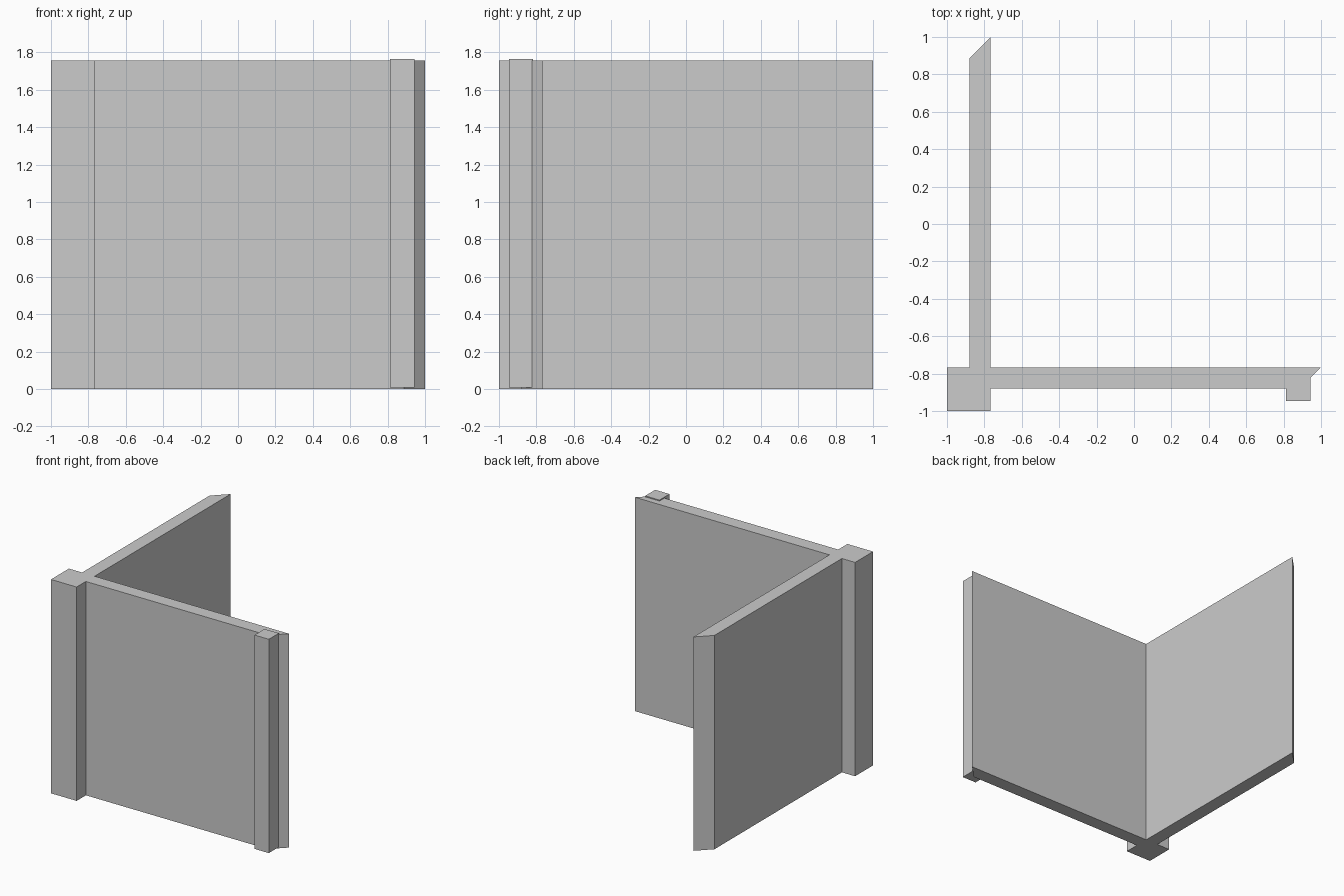
import bpy, bmesh

if "Cube" in bpy.data.objects:
    bpy.data.objects.remove(bpy.data.objects["Cube"])

HEIGHT = 1.757
OUTER, INNER = -0.88, -0.767   # wall faces, same offset on both axes


def prism(name, outline, z0, z1):
    """Extrude a counter-clockwise plan outline from z0 to z1."""
    bm = bmesh.new()
    base = bm.faces.new([bm.verts.new((x, y, z0)) for x, y in outline])
    top = bmesh.ops.extrude_face_region(bm, geom=[base])["geom"]
    verts = [v for v in top if isinstance(v, bmesh.types.BMVert)]
    bmesh.ops.translate(bm, verts=verts, vec=(0, 0, z1 - z0))
    bmesh.ops.recalc_face_normals(bm, faces=bm.faces)
    mesh = bpy.data.meshes.new(name)
    bm.to_mesh(mesh)
    bm.free()
    obj = bpy.data.objects.new(name, mesh)
    bpy.context.collection.objects.link(obj)
    return obj


def rect(x0, x1, y0, y1):
    return [(x0, y0), (x1, y0), (x1, y1), (x0, y1)]


# L-shaped wall with 45 degree mitred ends
end = 1 - (INNER - OUTER)
prism("corner_wall", [(OUTER, OUTER), (end, OUTER), (1, INNER),
                      (INNER, INNER), (INNER, 1), (OUTER, end)], 0, HEIGHT)

# Large square post wrapping the outer corner
prism("corner_post", rect(-1, INNER, -1, INNER), 0, HEIGHT)

# Slim post near the front wall's end, standing slightly proud of the top
prism("end_post", rect(0.813, 0.943, -0.947, -0.817), 0.008, HEIGHT + 0.008)
